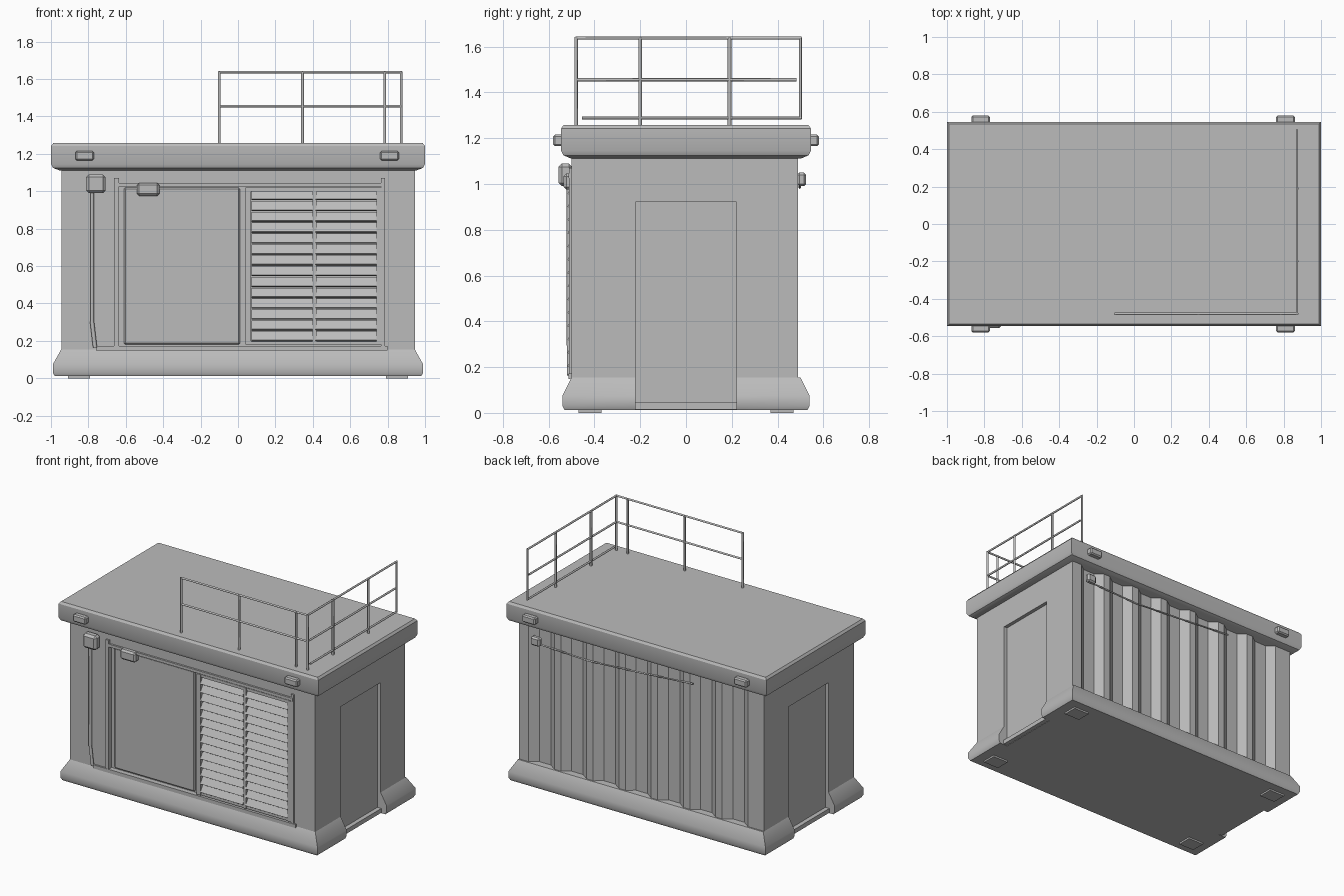
import bpy, bmesh, math
from mathutils import Vector, Matrix

if "Cube" in bpy.data.objects:
    bpy.data.objects.remove(bpy.data.objects["Cube"], do_unlink=True)

GREY = (0.5, 0.5, 0.5, 1)
mat = bpy.data.materials.new("weathered grey")
mat.use_nodes = True
mat.diffuse_color = GREY
mat.node_tree.nodes["Principled BSDF"].inputs["Base Color"].default_value = GREY


def finish(name, bm, angle=30):
    bmesh.ops.recalc_face_normals(bm, faces=bm.faces)
    mesh = bpy.data.meshes.new(name)
    bm.to_mesh(mesh)
    bm.free()
    mesh.materials.append(mat)
    ob = bpy.data.objects.new(name, mesh)
    bpy.context.collection.objects.link(ob)
    bpy.ops.object.select_all(action="DESELECT")
    ob.select_set(True)
    bpy.context.view_layer.objects.active = ob
    bpy.ops.object.shade_smooth_by_angle(angle=math.radians(angle))
    return ob


def loft(name, rings):
    """Skin a stack of (z, plan outline) rings and cap both ends."""
    bm = bmesh.new()
    rows = [[bm.verts.new((x, y, z)) for x, y in plan] for z, plan in rings]
    n = len(rows[0])
    for a, b in zip(rows, rows[1:]):
        for i in range(n):
            j = (i + 1) % n
            bm.faces.new((a[i], a[j], b[j], b[i]))
    bm.faces.new(rows[0][::-1])
    bm.faces.new(rows[-1])
    return finish(name, bm)


def add_box(bm, centre, size, tilt=0):
    m = (Matrix.Translation(centre) @ Matrix.Rotation(tilt, 4, "X")
         @ Matrix.Diagonal((*size, 1)))
    bmesh.ops.create_cube(bm, size=1, matrix=m)


def boxes(name, items, bevel=0.0):
    bm = bmesh.new()
    for item in items:
        add_box(bm, *item)
    if bevel:
        bmesh.ops.bevel(bm, geom=bm.edges[:], offset=bevel, segments=1, affect="EDGES")
    return finish(name, bm)


def tubes(name, paths, radius, sides=6):
    bm = bmesh.new()
    for path in paths:
        for a, b in zip(path, path[1:]):
            a, b = Vector(a), Vector(b)
            d = b - a
            m = Matrix.Translation((a + b) / 2) @ d.to_track_quat("Z", "Y").to_matrix().to_4x4()
            bmesh.ops.create_cone(bm, cap_ends=True, segments=sides, radius1=radius,
                                  radius2=radius, depth=d.length + radius, matrix=m)
    return finish(name, bm, 65)


def rect(x, y):
    return [(-x, -y), (x, -y), (x, y), (-x, y)]


WX, WY = 0.945, 0.5        # wall faces
DOOR, DOOR_X = 0.22, 0.92  # half door width and door face
ROOF_Z = 1.257


# Flared plinth, cut through at both end doors
def plinth_plan(x, y):
    half = [(x, -y), (x, -DOOR), (DOOR_X, -DOOR), (DOOR_X, DOOR), (x, DOOR), (x, y)]
    return half + [(-px, -py) for px, py in half]


loft("plinth", [(0.012, plinth_plan(0.98, 0.53)), (0.03, plinth_plan(0.99, 0.54)),
                (0.075, plinth_plan(0.99, 0.54)), (0.155, plinth_plan(WX, WY))])
boxes("ground_pads", [((sx * 0.85, sy * 0.42, 0.01), (0.12, 0.1, 0.02))
                      for sx in (-1, 1) for sy in (-1, 1)])

# Walls: recessed front bay, recessed end doors, ribbed back
walls = [(-WX, -WY), (-0.64, -WY), (-0.64, -0.478), (0.78, -0.478), (0.78, -WY), (WX, -WY),
         (WX, -DOOR), (DOOR_X, -DOOR), (DOOR_X, DOOR), (WX, DOOR), (WX, 0.49)]
RIBS = 7
pitch = 1.74 / RIBS
for i in range(RIBS):
    x = 0.87 - i * pitch
    walls += [(x, 0.49), (x - pitch * 0.22, 0.45), (x - pitch * 0.58, 0.45), (x - pitch * 0.8, 0.49)]
walls += [(-WX, 0.49), (-WX, DOOR), (-DOOR_X, DOOR), (-DOOR_X, -DOOR), (-WX, -DOOR)]
loft("walls", [(0.06, walls), (1.13, walls)])

# Wall above the doors, and the doors' thresholds
boxes("door_lintels", [((s * 0.925, 0, 1.025), (0.04, 2 * DOOR, 0.21)) for s in (-1, 1)])
boxes("door_thresholds", [((s * 0.93, 0, 0.03), (0.04, 2 * DOOR, 0.03)) for s in (-1, 1)])

# Front bay surround
boxes("front_header", [((0.07, -0.488, 1.09), (1.42, 0.024, 0.09)),
                       ((0.07, -0.498, 1.035), (1.42, 0.03, 0.02))])
boxes("front_sill", [((0.02, -0.495, 0.16), (1.56, 0.035, 0.025))])
boxes("front_trims", [((-0.65, -0.502, 0.62), (0.025, 0.02, 0.9)),
                      ((0.775, -0.5, 0.62), (0.02, 0.02, 0.9))])
boxes("sliding_panel", [((-0.3, -0.483, 0.6), (0.62, 0.02, 0.84))], 0.008)

# Twin louvre bank
boxes("louvre_frame", [((x, -0.494, 0.6), (w, 0.036, 0.84))
                       for x, w in ((0.055, 0.03), (0.41, 0.022), (0.755, 0.03))]
      + [((0.405, -0.492, z), (0.72, 0.03, 0.02)) for z in (0.19, 1.01)])
SLATS = 14
boxes("louvre_slats", [((x, -0.498, 0.225 + i * 0.058), (0.325, 0.012, 0.056), math.radians(-32))
                       for x in (0.235, 0.578) for i in range(SLATS)])

# Roof slab with chamfered edges
loft("roof", [(z, rect(x, y)) for z, x, y in (
    (1.112, 0.955, 0.505), (1.125, 0.99, 0.535), (1.145, 1, 0.545),
    (1.242, 1, 0.545), (ROOF_Z, 0.988, 0.535))])

# Lifting lugs on the roof edge
boxes("lifting_lugs", [((x, s * 0.555, 1.19), (0.1, 0.05, 0.05))
                       for x in (-0.82, 0.81) for s in (-1, 1)], 0.008)

# Fittings on the walls
boxes("front_lamp", [((-0.76, -0.527, 1.04), (0.105, 0.06, 0.1))], 0.015)
boxes("panel_lamp", [((-0.48, -0.51, 1.01), (0.12, 0.05, 0.07))], 0.012)
boxes("rear_lamp", [((0.8, 0.505, 1.02), (0.07, 0.04, 0.06))], 0.01)
tubes("front_conduit", [[(-0.78, -0.51, 0.99), (-0.78, -0.51, 0.3), (-0.765, -0.51, 0.17)]], 0.011)
tubes("rear_cable", [[(0.8, 0.497, 1.0), (0.4, 0.497, 0.985), (0, 0.497, 1.01), (-0.4, 0.497, 1.04)]], 0.006)

# Corner guard rail on the roof
TOP, MID, LOW = 1.637, 1.455, 1.288
RX, RY = 0.872, -0.48
rails = [[(-0.1, RY, z), (RX, RY, z), (RX, end, z)] for z, end in ((TOP, 0.5), (MID, 0.48))]
rails.append([(RX, RY + 0.03, LOW), (RX, 0.5, LOW), (RX, 0.5, TOP)])
tubes("guard_rails", rails, 0.007)
posts = [(-0.1, RY), (0.345, RY), (0.785, RY), (RX, RY), (RX, -0.2), (RX, 0.19)]
tubes("guard_posts", [[(x, y, ROOF_Z), (x, y, TOP)] for x, y in posts], 0.008)
